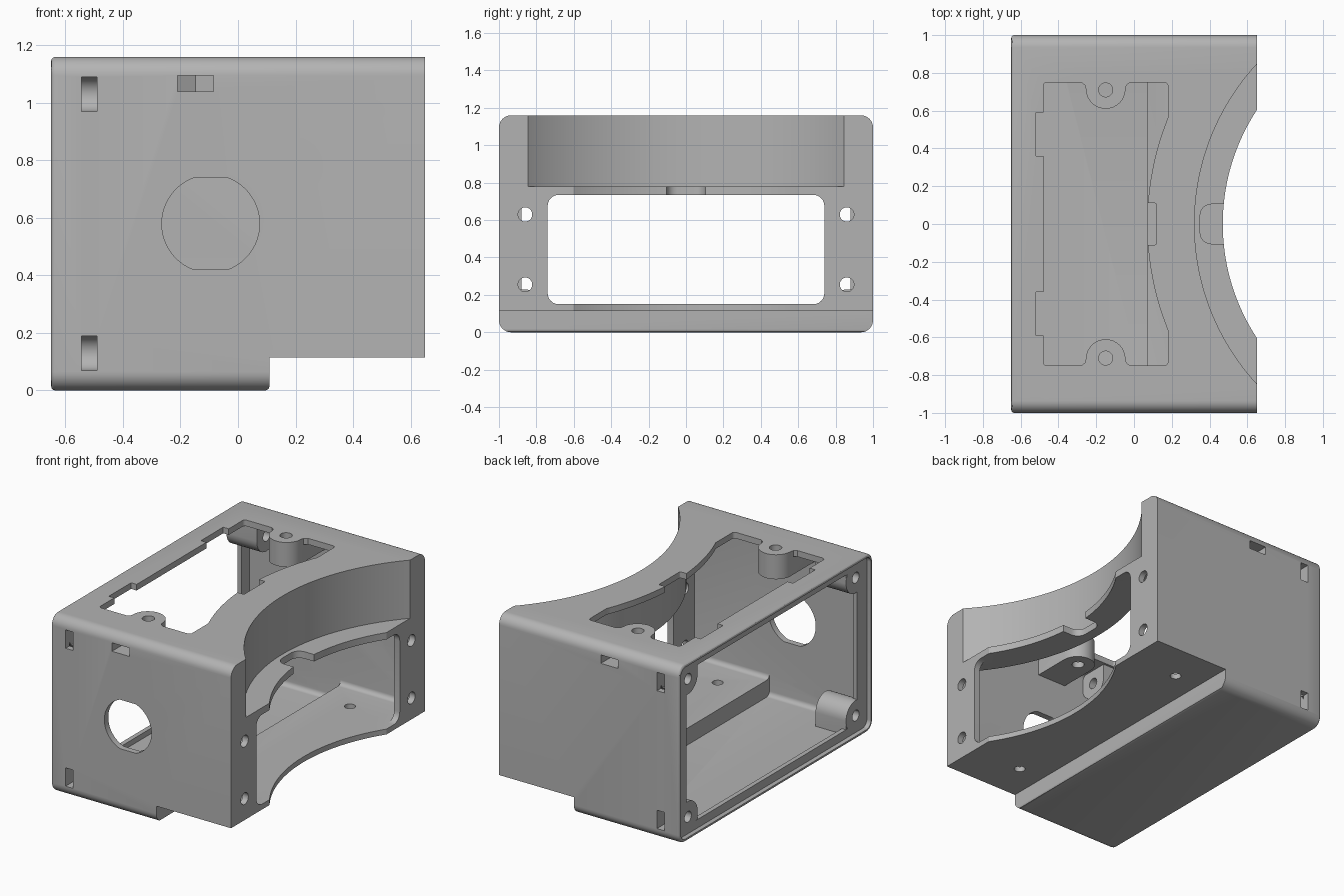
import bpy, bmesh, math

if "Cube" in bpy.data.objects:
    bpy.data.objects.remove(bpy.data.objects["Cube"], do_unlink=True)

grey = bpy.data.materials.new("plain grey")
grey.use_nodes = True
grey.diffuse_color = (0.45, 0.45, 0.45, 1)
grey.node_tree.nodes["Principled BSDF"].inputs["Base Color"].default_value = grey.diffuse_color


def ring(cu, cv, r, n=32, start=0.0):
    return [(cu + r * math.cos(start + math.tau * i / n),
             cv + r * math.sin(start + math.tau * i / n)) for i in range(n)]


def rounded(u0, u1, v0, v1, r, n=6):
    corners = [(u1 - r, v1 - r), (u0 + r, v1 - r), (u0 + r, v0 + r), (u1 - r, v0 + r)]
    return [(cu + r * math.cos((k + i / n) * math.pi / 2),
             cv + r * math.sin((k + i / n) * math.pi / 2))
            for k, (cu, cv) in enumerate(corners) for i in range(n + 1)]


def rect(u0, u1, v0, v1):
    return [(u0, v0), (u1, v0), (u1, v1), (u0, v1)]


def prism(name, outline, axis, a, b):
    """Extrude a 2D outline along an axis from a to b."""
    place = {"x": lambda u, v, w: (w, u, v),
             "y": lambda u, v, w: (u, w, v),
             "z": lambda u, v, w: (u, v, w)}[axis]
    bm = bmesh.new()
    ends = [[bm.verts.new(place(u, v, w)) for u, v in outline] for w in (a, b)]
    for end in ends:
        bm.faces.new(end)
    n = len(outline)
    for i in range(n):
        j = (i + 1) % n
        bm.faces.new((ends[0][i], ends[0][j], ends[1][j], ends[1][i]))
    bmesh.ops.recalc_face_normals(bm, faces=bm.faces)
    mesh = bpy.data.meshes.new(name)
    bm.to_mesh(mesh)
    bm.free()
    mesh.materials.append(grey)
    obj = bpy.data.objects.new(name, mesh)
    bpy.context.collection.objects.link(obj)
    return obj


def combine(target, tool, operation="DIFFERENCE"):
    mod = target.modifiers.new("combine", "BOOLEAN")
    mod.operation, mod.solver, mod.object = operation, "EXACT", tool
    bpy.context.view_layer.objects.active = target
    bpy.ops.object.modifier_apply(modifier=mod.name)
    bpy.data.objects.remove(tool, do_unlink=True)


def cut(outline, axis, a, b):
    combine(housing, prism("cutter", outline, axis, a, b))


def add(outline, axis, a, b):
    combine(housing, prism("addition", outline, axis, a, b), "UNION")


def arc_drum(r, a, b):
    return prism("drum", ring(1.57, 0, r, 192), "z", a, b)


# Outer shell with rounded long edges and a softened open rim
housing = prism("housing", rounded(-1, 1, 0, 1.16, 0.065, 8), "x", -0.65, 0.65)
bm = bmesh.new()
bm.from_mesh(housing.data)
rim = [e for e in bm.edges if all(v.co.x < -0.64 for v in e.verts)]
bmesh.ops.bevel(bm, geom=rim, offset=0.015, segments=3, profile=0.5, affect="EDGES")
bm.to_mesh(housing.data)
bm.free()

# Step in the underside, with its lower edge rounded
combine(housing, prism("step", [(0.095, -0.1), (0.095, 0), (0.106, 0.005), (0.11, 0.015),
                                (0.11, 0.115), (0.8, 0.115), (0.8, -0.1)], "y", -1.2, 1.2))

# Inner cavity, keeping a wall behind the curved scoop
cavity = prism("cavity", rounded(-0.96, 0.96, 0.15, 1.12, 0.03), "x", -0.59, 0.61)
combine(cavity, prism("well", rounded(-0.96, 0.96, 0.04, 0.5, 0.03), "x", -0.59, 0.07), "UNION")
combine(cavity, arc_drum(1.29, 0.735, 1.3))
combine(housing, cavity)

# Open end: recess for a cover and a flange behind it
cut(rounded(-0.98, 0.98, 0.02, 1.14, 0.045), "x", -0.8, -0.62)
cut(rect(-0.88, 0.88, 0.075, 1.085), "x", -0.8, -0.5)

# Curved scoop, ledge and floor cutout
combine(housing, arc_drum(1.25, 0.78, 1.3))
combine(housing, arc_drum(1.1, -0.2, 1.0))
cut(rounded(-0.74, 0.74, 0.15, 0.735, 0.06), "x", 0.5, 0.8)
cut(rounded(0.35, 0.7, -0.105, 0.105, 0.06), "z", 0.7, 0.82)

# Top opening with a curved edge and shallow side notches
opening = prism("opening", rounded(-0.48, 0.18, -0.75, 0.75, 0.02), "z", 1.08, 1.3)
combine(opening, arc_drum(1.5, 1.0, 1.4))
combine(housing, opening)
cut(rounded(0.0, 0.12, -0.11, 0.11, 0.01), "z", 1.08, 1.3)

for s in (-1, 1):
    cut(rect(-0.52, -0.4, *sorted((s * 0.36, s * 0.59))), "z", 1.08, 1.3)

    # Top screw boss with a flared tab, joined to the side wall
    tab = [(-0.15 + 0.105 * math.cos(t), s * (0.715 - 0.105 * math.sin(t)))
           for t in (math.pi * i / 16 for i in range(17))]
    tab += [(-0.255, s * 0.98), (-0.045, s * 0.98)]
    add(tab, "z", 1.0, 1.13)
    flare = tab[:17] + [(-0.26, s * 0.735), (-0.28, s * 0.75), (-0.28, s * 0.8),
                        (-0.02, s * 0.8), (-0.02, s * 0.75), (-0.04, s * 0.735)]
    add(flare, "z", 1.12, 1.16)
    cut(ring(-0.15, s * 0.71, 0.037), "z", 0.9, 1.3)
    cut(ring(-0.1475, s * 0.71, 0.0722, 6, math.pi / 2), "z", 1.04, 1.095)
    cut(rect(-0.21, -0.085, *sorted((s * 0.71, s * 1.1))), "z", 1.04, 1.095)

    # Corner screw bosses with nut slots through the side walls
    for z, edge in ((0.13, 0.03), (1.03, 1.13)):
        y = s * 0.865
        add(ring(y, z, 0.1), "x", -0.62, -0.4)
        zs = sorted((z + (0.1 if z < edge else -0.1), edge))
        add(rect(*sorted((y, s * 0.97)), *zs), "x", -0.619, -0.4)
        add(rect(*sorted((s * 0.765, s * 0.97)), *sorted((z, edge))), "x", -0.618, -0.4)
        cut(ring(y, z, 0.035), "x", -0.8, -0.3)
        cut(ring(y, z, 0.06), "x", -0.545, -0.49)
        cut(rect(*sorted((y, s * 1.1)), z - 0.06, z + 0.06), "x", -0.545, -0.49)

    # Mounting holes in the scooped end and the raised floor
    for z in (0.255, 0.63):
        cut(ring(s * 0.86, z, 0.038), "x", 0.5, 0.8)
    cut(ring(0.29, s * 0.74, 0.033), "z", 0.05, 0.25)

# Flat-sided round hole in the front wall
port = [(x, min(max(z, 0.42), 0.74)) for x, z in ring(-0.095, 0.58, 0.17, 64, math.pi / 64)]
cut(port, "y", -1.2, -0.9)

bpy.ops.object.select_all(action="DESELECT")
housing.select_set(True)
bpy.context.view_layer.objects.active = housing
bpy.ops.object.shade_smooth_by_angle(angle=math.radians(30))
